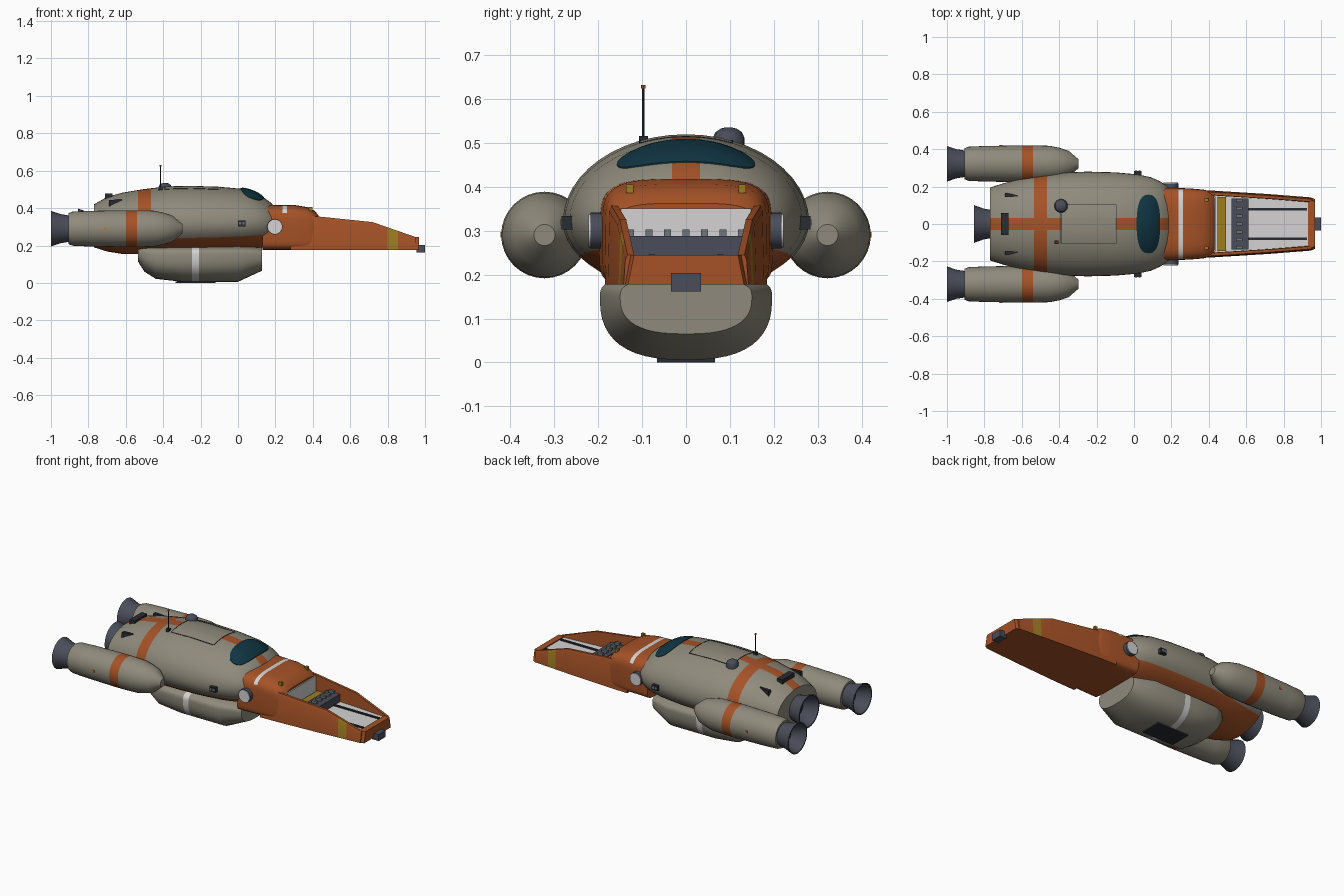
import bpy, bmesh, math
from mathutils import Vector, Matrix
from mathutils.bvhtree import BVHTree

if "Cube" in bpy.data.objects:
    bpy.data.objects.remove(bpy.data.objects["Cube"])


def mat(name, r, g, b):
    m = bpy.data.materials.new(name)
    m.diffuse_color = (r, g, b, 1)
    m.use_nodes = True
    m.node_tree.nodes["Principled BSDF"].inputs["Base Color"].default_value = m.diffuse_color
    return m


GREY = mat("warm grey", .275, .255, .2)
ORANGE = mat("burnt orange", .38, .085, .02)
STEEL = mat("dark steel", .068, .075, .1)
BLACK = mat("near black", .022, .025, .032)
TEAL = mat("teal glass", .005, .035, .055)
WHITE = mat("off white", .66, .65, .65)
YELLOW = mat("mustard", .34, .2, .015)
AMBER = mat("amber", .6, .17, .015)
SILVER = mat("mid grey", .16, .18, .2)


def finish(name, bm, mats, rule=None):
    bmesh.ops.recalc_face_normals(bm, faces=bm.faces)
    bm.normal_update()
    for f in bm.faces:
        f.smooth = True
        if rule:
            i = rule(f, f.calc_center_median())
            if i is not None:
                f.material_index = i
    for e in bm.edges:
        e.smooth = len(e.link_faces) == 2 and e.calc_face_angle(0) < math.radians(28)
    me = bpy.data.meshes.new(name)
    bm.to_mesh(me)
    bm.free()
    for m in mats:
        me.materials.append(m)
    ob = bpy.data.objects.new(name, me)
    bpy.context.collection.objects.link(ob)
    return ob


def loft(rings, cuts=()):
    bm = bmesh.new()
    rows = [[bm.verts.new(p) for p in r] for r in rings]
    n = len(rows[0])
    for a, b in zip(rows, rows[1:]):
        for i in range(n):
            j = (i + 1) % n
            bm.faces.new((a[i], a[j], b[j], b[i]))
    bm.faces.new(rows[0])
    bm.faces.new(rows[-1])
    for co, no in cuts:
        bmesh.ops.bisect_plane(bm, geom=bm.verts[:] + bm.edges[:] + bm.faces[:],
                               dist=1e-5, plane_co=co, plane_no=no)
    return bm


def xcuts(*xs):
    return [((x, 0, 0), (1, 0, 0)) for x in xs]


def section(x, hw, zb, zm, zt, nu=2., nl=2., n=48):
    # superellipse cross-section with separate upper and lower roundness
    pts = []
    for i in range(n):
        t = 2 * math.pi * i / n
        c, s = math.cos(t), math.sin(t)
        p = 2 / (nu if s >= 0 else nl)
        y = hw * math.copysign(abs(c) ** p, c)
        h = abs(s) ** p
        pts.append((x, y, zm + (zt - zm) * h if s >= 0 else zm - (zm - zb) * h))
    return pts


def lathe(name, prof, y, z, mats, rule=None, cuts=(), n=32):
    rings = [[(x, y + r * math.cos(2 * math.pi * i / n), z + r * math.sin(2 * math.pi * i / n))
              for i in range(n)] for x, r in prof]
    return finish(name, loft(rings, cuts), mats, rule)


def box(name, x0, x1, y0, y1, z0, z1, m):
    return finish(name, loft([[(x, y0, z0), (x, y1, z0), (x, y1, z1), (x, y0, z1)] for x in (x0, x1)]), [m])


def cyl(name, loc, r, depth, axis, m, n=28):
    bm = bmesh.new()
    rot = Vector((0, 0, 1)).rotation_difference(Vector(axis)).to_matrix().to_4x4()
    bmesh.ops.create_cone(bm, cap_ends=True, segments=n, radius1=r, radius2=r, depth=depth,
                          matrix=Matrix.Translation(loc) @ rot)
    return finish(name, bm, [m])


# Main hull: lofted ellipses, orange belly, cross stripes
stations = [(-.77, .195, .19, .3, .42), (-.7, .217, .168, .31, .46), (-.62, .238, .155, .315, .482),
            (-.5, .26, .155, .32, .502), (-.38, .275, .158, .32, .516), (-.25, .28, .162, .32, .519),
            (-.1, .276, .168, .32, .514), (.02, .265, .175, .322, .503), (.09, .25, .182, .325, .48),
            (.14, .228, .19, .325, .455), (.175, .203, .2, .325, .43), (.21, .165, .215, .32, .39)]
bm = loft([section(*s) for s in stations],
          xcuts(-.535, -.465, -.385, -.1) + [((0, s * .032, 0), (0, 1, 0)) for s in (-1, 1)])
bvh = BVHTree.FromBMesh(bm)


def mid_z(x):
    for a, b in zip(stations, stations[1:]):
        if a[0] <= x <= b[0]:
            t = (x - a[0]) / (b[0] - a[0])
            return [a[k] + (b[k] - a[k]) * t for k in (2, 3)]
    return [.2, .32]


def hull_rule(f, c):
    zb, zm = mid_z(c.x)
    if abs(f.normal.x) > .99:
        return 0
    if c.z < zm - .5 * (zm - zb):
        return 1
    if -.535 < c.x < -.465:
        return 1
    if abs(c.y) < .032 and (c.x < -.385 or c.x > -.1):
        return 1
    return 0


finish("hull", bm, [GREY, ORANGE], hull_rule)


def deck(x, y):
    hit = bvh.ray_cast(Vector((x, y, 2)), Vector((0, 0, -1)))[0]
    return hit.z if hit else .4


# Cockpit canopy draped over the hull
rings = []
for r, lift in ((1, -.01), (1, .003), (.9, .006), (.7, .01), (.45, .012), (.15, .013)):
    ring = []
    for i in range(40):
        c, s = math.cos(math.pi * i / 20), math.sin(math.pi * i / 20)
        x = .077 + .063 * r * math.copysign(abs(c) ** .8, c)
        y = .157 * r * math.copysign(abs(s) ** .8, s)
        ring.append((x, y, deck(x, y) + lift))
    rings.append(ring)
finish("canopy", loft(rings), [TEAL])


# Roof hatch outline
def seam(name, a, b):
    d = (Vector(b) - Vector(a)).normalized() * .002
    rings = []
    for k in range(13):
        p = Vector(a).lerp(Vector(b), k / 12)
        z = deck(p.x, p.y)
        rings.append([(p.x - d.y, p.y + d.x, z - .003), (p.x + d.y, p.y - d.x, z - .003),
                      (p.x + d.y, p.y - d.x, z + .0015), (p.x - d.y, p.y + d.x, z + .0015)])
    finish(name, loft(rings), [BLACK])


for s in (-1, 1):
    seam("hatch_side_seam", (-.39, s * .105), (-.095, s * .105))
for x in (-.39, -.095):
    seam("hatch_end_seam", (x, -.105), (x, .105))

# Roof equipment: antenna, sensor dome, rear vents
cyl("antenna", (-.415, -.097, .565), .003, .12, (0, 0, 1), BLACK, 8)
cyl("antenna_tip", (-.415, -.097, .627), .005, .008, (0, 0, 1), AMBER, 8)
box("antenna_base", -.425, -.405, -.107, -.087, .495, .515, BLACK)
dome = [[(-.39 + r * math.cos(math.pi * i / 12), .097 + r * math.sin(math.pi * i / 12), z)
         for i in range(24)] for r, z in ((.036, .49), (.036, .511), (.03, .524), (.018, .532), (.006, .535))]
finish("sensor_dome", loft(dome), [STEEL])
box("rear_vent", -.71, -.672, -.06, .06, .45, .478, BLACK)
for s in (-1, 1):
    z = deck(-.66, s * .15)
    finish("rear_fin", loft([[(-.69, s * .155 - .012, z - .03), (-.69, s * .155 + .012, z - .03),
                              (-.69, s * .155 + .012, z + .012), (-.69, s * .155 - .012, z + .012)],
                             [(-.62, s * .15 - .003, z - .01), (-.62, s * .15 + .003, z - .01),
                              (-.62, s * .15 + .003, z + .016), (-.62, s * .15 - .003, z + .016)]]), [BLACK])


# Engines: two side nacelles and three nozzles
def nozzle(name, x, y, z, k):
    prof = [(.11, .07), (.1, .07), (.05, .078), (0, .095), (0, .088), (.05, .07), (.08, .05)]
    lathe(name, [(x + a, r * k) for a, r in prof], y, z, [STEEL, BLACK],
          lambda f, c: 1 if c.x > x + .07 and abs(f.normal.x) > .9 and c.x < x + .09 else 0)


for s in (-1, 1):
    lathe("nacelle", [(-.905, .083), (-.885, .091), (-.8, .095), (-.6, .0985), (-.54, .0985), (-.45, .096),
                      (-.4, .086), (-.35, .07), (-.297, .024)], s * .322, .29, [GREY, ORANGE],
          lambda f, c: int(-.6 < c.x < -.54))
    nozzle("side_nozzle", -1, s * .322, .29, 1)
    box("nacelle_light", -.718, -.704, s * .417 - .005, s * .417 + .005, .284, .297, AMBER)
nozzle("centre_nozzle", -.855, 0, .297, 1.06)

# Belly pod with white band and dark landing plate
pod = [(-.535, .13, .115, .16, .2), (-.5, .165, .06, .155, .2), (-.44, .19, .022, .15, .2),
       (-.3, .196, .006, .15, .2), (0, .196, .006, .15, .2), (.128, .15, .065, .15, .19)]
finish("belly_pod", loft([section(*s, 3, 2.6) for s in pod], xcuts(-.245, -.208)), [GREY, WHITE],
       lambda f, c: int(-.245 < c.x < -.208))
box("belly_plate", -.335, -.12, -.066, .066, 0, .0085, BLACK)

# Nose cowl with white stripe
cowl = [(.13, .197, .177, .3, .418), (.3, .19, .177, .3, .417), (.37, .184, .177, .3, .405),
        (.41, .175, .177, .29, .385), (.43, .166, .18, .28, .362)]
finish("nose_cowl", loft([section(*s, 4, 8) for s in cowl], xcuts(.238, .262)), [ORANGE, WHITE],
       lambda f, c: int(.238 < c.x < .262 and c.z > .375))

# Open cargo bed: tapered trough with hazard patches on its flanks
bed = [(.28, .365, .184), (.43, .355, .178), (.72, .325, .16), (.95, .245, .142)]
rings = []
for x, t, w in bed:
    half = [(w, .177), (w - .004, t - .012), (w - .009, t), (w - .024, t), (w - .026, .235)]
    rings.append([(x, y, z) for y, z in half] + [(x, -y, z) for y, z in reversed(half)])
finish("cargo_bed", loft(rings, xcuts(.8, .855)), [ORANGE, YELLOW],
       lambda f, c: int(.8 < c.x < .855 and f.normal.y * c.y > 0 and abs(f.normal.y) > .9))
finish("bed_front_bar", loft([[(x, -a, .177), (x, a, .177), (x, b, .245), (x, -b, .245)]
                              for x, a, b in ((.93, .14, .128), (.955, .138, .125), (.968, .132, .118))]), [ORANGE])
finish("bed_floor", loft([[(x, -w, .23), (x, w, .23), (x, w, .239), (x, -w, .239)]
                          for x, w in ((.43, .152), (.72, .134), (.93, .117))]), [WHITE])
box("bed_bulkhead", .42, .437, -.148, .148, .235, .35, WHITE)
box("bed_hazard_plate", .447, .492, -.145, .145, .238, .262, YELLOW)
box("bed_winch_bar", .52, .612, -.136, .136, .238, .288, STEEL)
for i in range(7):
    y = (i - 3) * .042
    box("winch_tooth", .545, .58, y - .008, y + .008, .28, .302, SILVER)
for s in (-1, 1):
    box("bed_rail", .612, .925, s * .078 - .007, s * .078 + .007, .238, .246, BLACK)
    box("cowl_lamp", .378, .397, s * .128 - .009, s * .128 + .009, .385, .405, YELLOW)
box("front_bumper", .955, 1, -.034, .034, .162, .203, STEEL)

# Side pivots and side lamp boxes
for s in (-1, 1):
    cyl("pivot_drum", (.197, s * .2, .3), .041, .034, (0, 1, 0), STEEL)
    cyl("pivot_cap", (.197, s * .219, .3), .038, .006, (0, 1, 0), WHITE)
    box("side_lamp_box", 0, .04, s * .267 - .016, s * .267 + .016, .302, .333, BLACK)
    for x in (.011, .029):
        box("side_lamp", x - .006, x + .006, s * .283 - .002, s * .283 + .002, .312, .325, SILVER)
